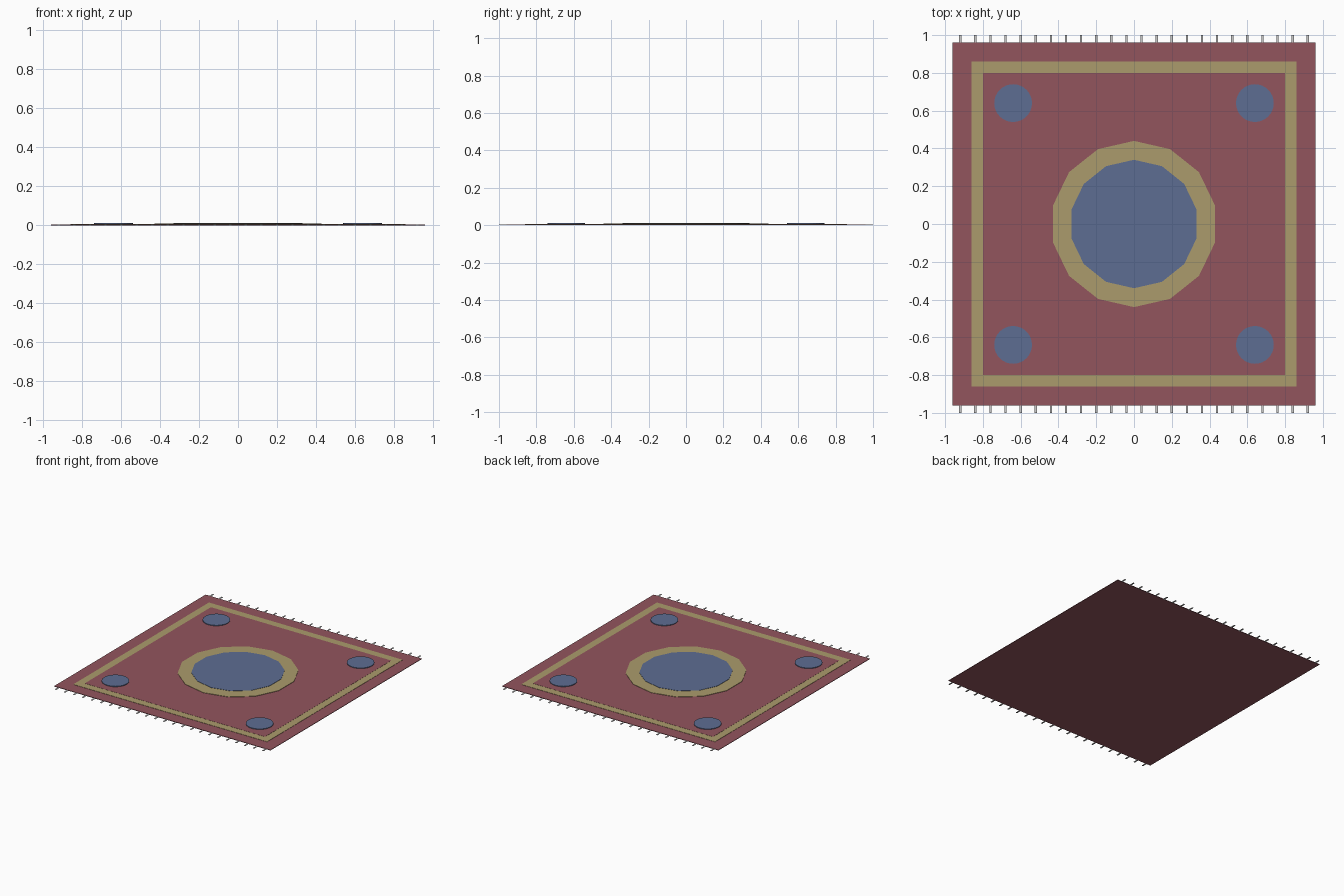
import bpy, math

if "Cube" in bpy.data.objects:
    bpy.data.objects.remove(bpy.data.objects["Cube"])


def material(name, rgb):
    m = bpy.data.materials.new(name)
    m.diffuse_color = (*rgb, 1)
    m.use_nodes = True
    m.node_tree.nodes["Principled BSDF"].inputs["Base Color"].default_value = m.diffuse_color
    return m


RED = material("red_wool", (0.29, 0.09, 0.11))
GOLD = material("gold_wool", (0.41, 0.33, 0.15))
BLUE = material("blue_wool", (0.11, 0.155, 0.29))


def finish(name, mat):
    ob = bpy.context.object
    ob.name = name
    if mat:
        ob.data.materials.append(mat)
    return ob


def slab(name, cx, cy, sx, sy, z0, z1, mat=None):
    bpy.ops.mesh.primitive_cube_add(size=1, location=(cx, cy, (z0 + z1) / 2))
    bpy.context.object.scale = (sx, sy, z1 - z0)
    return finish(name, mat)


def disc(name, x, y, r, sides, z0, z1, mat):
    # Blender's cylinder places its first vertex on +y
    bpy.ops.mesh.primitive_cylinder_add(vertices=sides, radius=r, depth=z1 - z0,
                                        location=(x, y, (z0 + z1) / 2))
    return finish(name, mat)


# Woven ground, gold border plate and inner red field
slab("rug_base", 0, 0, 1.92, 1.92, 0, 0.004, RED)
slab("border_band", 0, 0, 1.72, 1.72, 0.001, 0.006, GOLD)
slab("inner_field", 0, 0, 1.60, 1.60, 0.002, 0.007, RED)

# Central fourteen-sided medallion
disc("medallion_ring", 0, 0, 0.44, 14, 0.003, 0.010, GOLD)
disc("medallion_centre", 0, 0, 0.34, 14, 0.004, 0.012, BLUE)

# Corner dots
for sx in (-1, 1):
    for sy in (-1, 1):
        disc("corner_dot", sx * 0.64, sy * 0.64, 0.10, 32, 0.003, 0.012, BLUE)

# Fringe strands on both ends
for sy in (-1, 1):
    for i in range(24):
        slab("fringe_strand", -0.92 + 0.08 * i, sy * 0.978, 0.012, 0.044, 0, 0.003)
